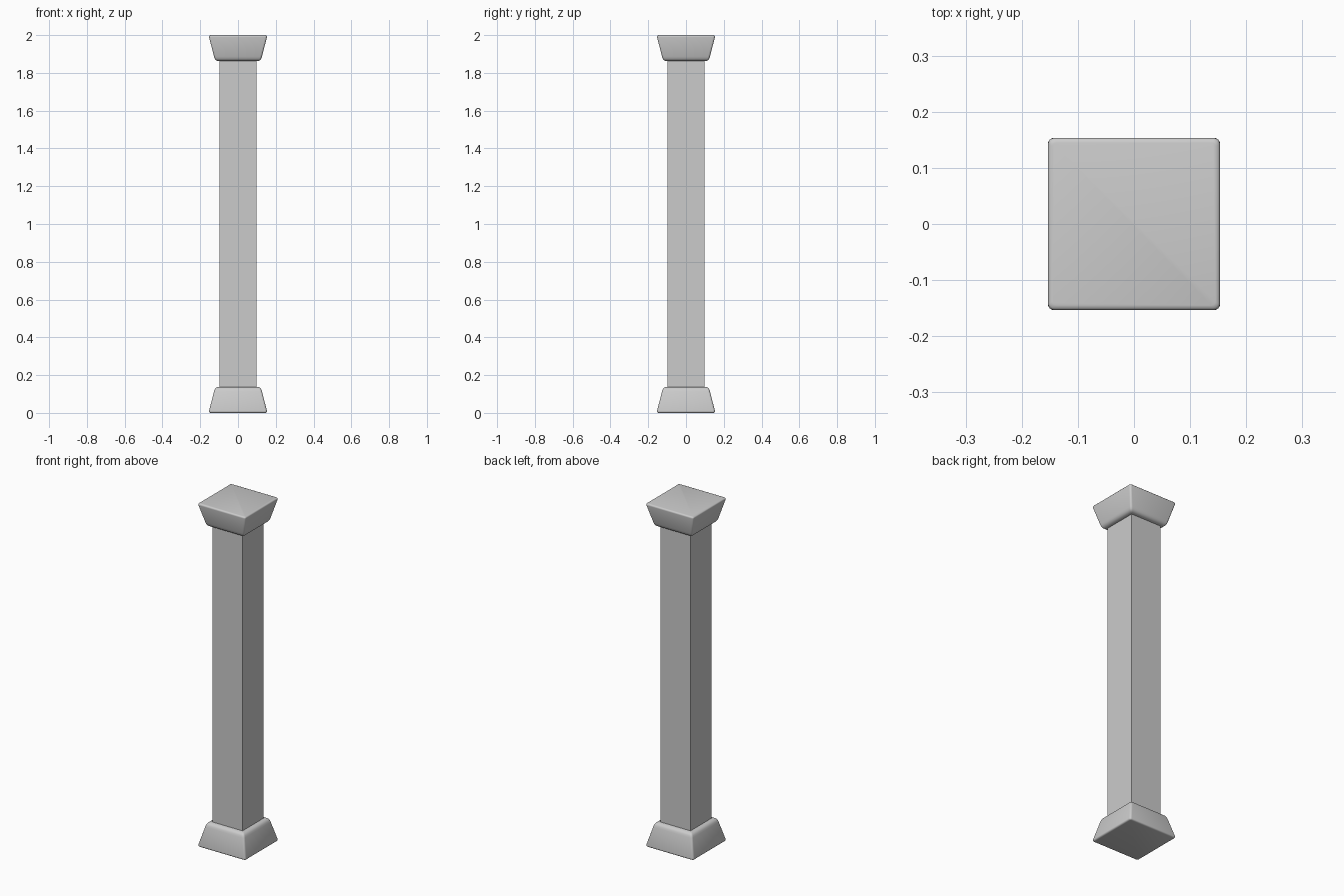
import bpy, bmesh, math

if "Cube" in bpy.data.objects:
    bpy.data.objects.remove(bpy.data.objects["Cube"])

H = 2.0


def finish(bm, name, angle):
    bmesh.ops.recalc_face_normals(bm, faces=bm.faces)
    mesh = bpy.data.meshes.new(name)
    bm.to_mesh(mesh)
    bm.free()
    ob = bpy.data.objects.new(name, mesh)
    bpy.context.collection.objects.link(ob)
    bpy.ops.object.select_all(action='DESELECT')
    ob.select_set(True)
    bpy.context.view_layer.objects.active = ob
    bpy.ops.object.shade_smooth_by_angle(angle=math.radians(angle))
    return ob


def ring(bm, half, r, z, seg=4):
    """Rounded square of vertices at height z."""
    verts = []
    for q in range(4):
        mid = math.radians(45 + 90 * q)
        cx = math.copysign(half - r, math.cos(mid))
        cy = math.copysign(half - r, math.sin(mid))
        for i in range(seg + 1):
            a = math.radians(90 * (q + i / seg))
            verts.append(bm.verts.new((cx + r * math.cos(a), cy + r * math.sin(a), z)))
    return verts


def loft(name, profile, flip=False):
    bm = bmesh.new()
    rings = [ring(bm, w, r, H - z if flip else z) for w, z, r in profile]
    for a, b in zip(rings, rings[1:]):
        n = len(a)
        for i in range(n):
            bm.faces.new((a[i], a[(i + 1) % n], b[(i + 1) % n], b[i]))
    bm.faces.new(rings[0])
    bm.faces.new(rings[-1])
    return finish(bm, name, 40)


# half width, distance from the outer end, corner radius
block = [(0.145, 0.0, 0.007), (0.150, 0.0015, 0.009), (0.153, 0.005, 0.011),
         (0.1535, 0.010, 0.011), (0.127, 0.113, 0.011), (0.124, 0.123, 0.011),
         (0.119, 0.131, 0.010), (0.111, 0.136, 0.008), (0.100, 0.138, 0.006)]

# Flared base and its mirrored capital
loft("base", block)
loft("capital", block, flip=True)

# Square shaft, ends hidden inside the blocks
bm = bmesh.new()
bmesh.ops.create_cube(bm, size=1.0)
bmesh.ops.scale(bm, vec=(0.195, 0.195, H - 0.24), verts=bm.verts)
bmesh.ops.translate(bm, vec=(0, 0, H / 2), verts=bm.verts)
finish(bm, "shaft", 30)
